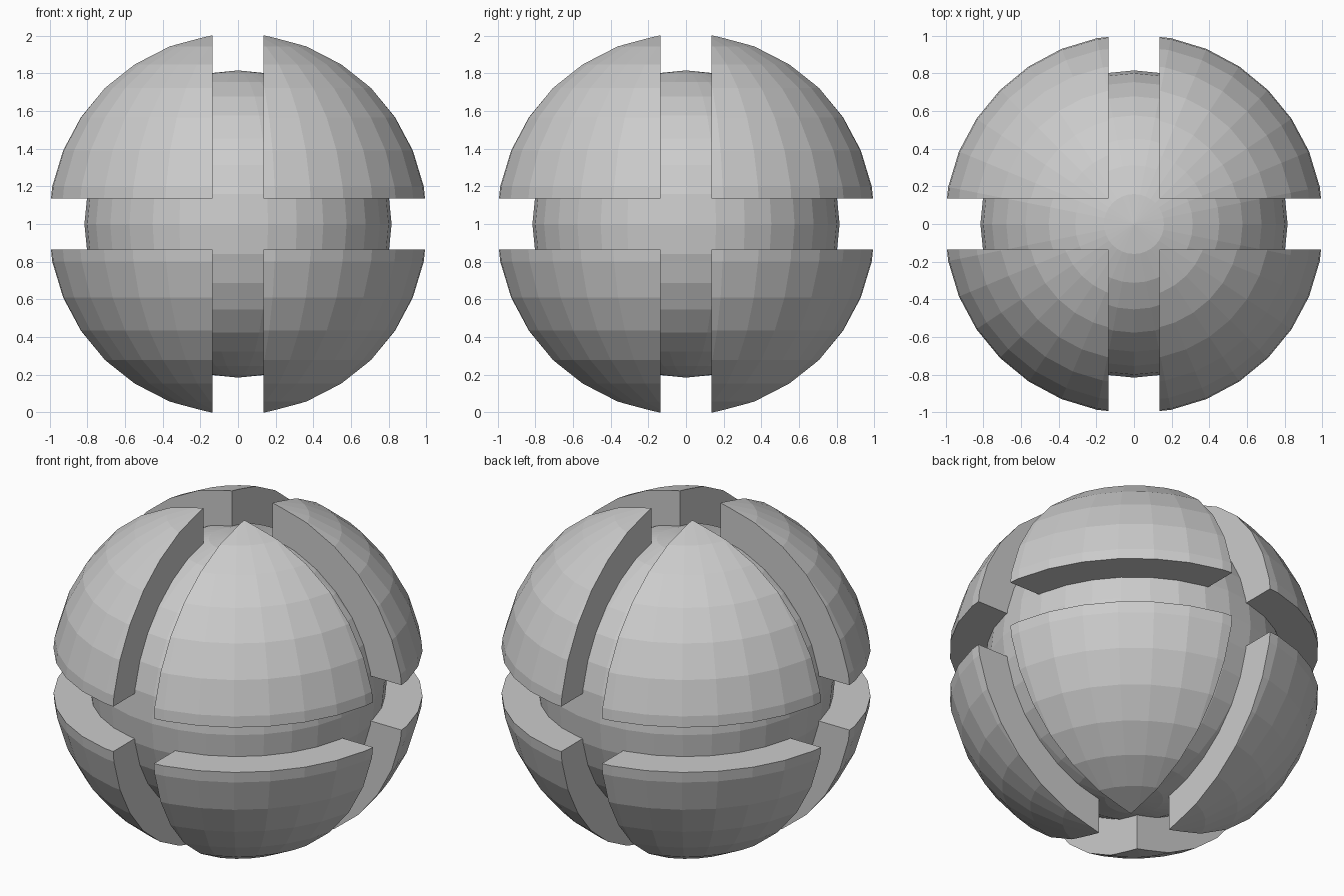
import bpy, bmesh
from mathutils import Vector

cube = bpy.data.objects.get("Cube")
if cube:
    bpy.data.objects.remove(cube)

SHELL_R, CORE_R, GAP = 1.0188, 0.815, 0.135
CENTRE = Vector((0, 0, 1))

grey = bpy.data.materials.new("plain grey")
grey.use_nodes = True
colour = (0.6, 0.6, 0.6, 1)
grey.diffuse_color = colour
grey.node_tree.nodes["Principled BSDF"].inputs["Base Color"].default_value = colour


def sphere(radius):
    bm = bmesh.new()
    bmesh.ops.create_uvsphere(bm, u_segments=32, v_segments=16, radius=radius)
    return bm


def add_object(name, bm):
    bmesh.ops.recalc_face_normals(bm, faces=bm.faces[:])
    mesh = bpy.data.meshes.new(name)
    bm.to_mesh(mesh)
    bm.free()
    mesh.materials.append(grey)
    obj = bpy.data.objects.new(name, mesh)
    obj.location = CENTRE
    bpy.context.collection.objects.link(obj)


# Inner ball
add_object("core_ball", sphere(CORE_R))

# Eight solid octants, separated by slots along the three main planes
for sx, side in ((-1, "right"), (1, "left")):
    for sy, face in ((-1, "front"), (1, "back")):
        for sz, level in ((-1, "lower"), (1, "upper")):
            bm = sphere(SHELL_R)
            for normal in (Vector((sx, 0, 0)), Vector((0, sy, 0)), Vector((0, 0, sz))):
                cut = bmesh.ops.bisect_plane(
                    bm, geom=bm.verts[:] + bm.edges[:] + bm.faces[:],
                    plane_co=normal * GAP, plane_no=normal, clear_inner=True)
                rim = [e for e in cut["geom_cut"] if isinstance(e, bmesh.types.BMEdge)]
                bmesh.ops.contextual_create(bm, geom=rim)
            add_object(f"{level}_{face}_{side}_segment", bm)
